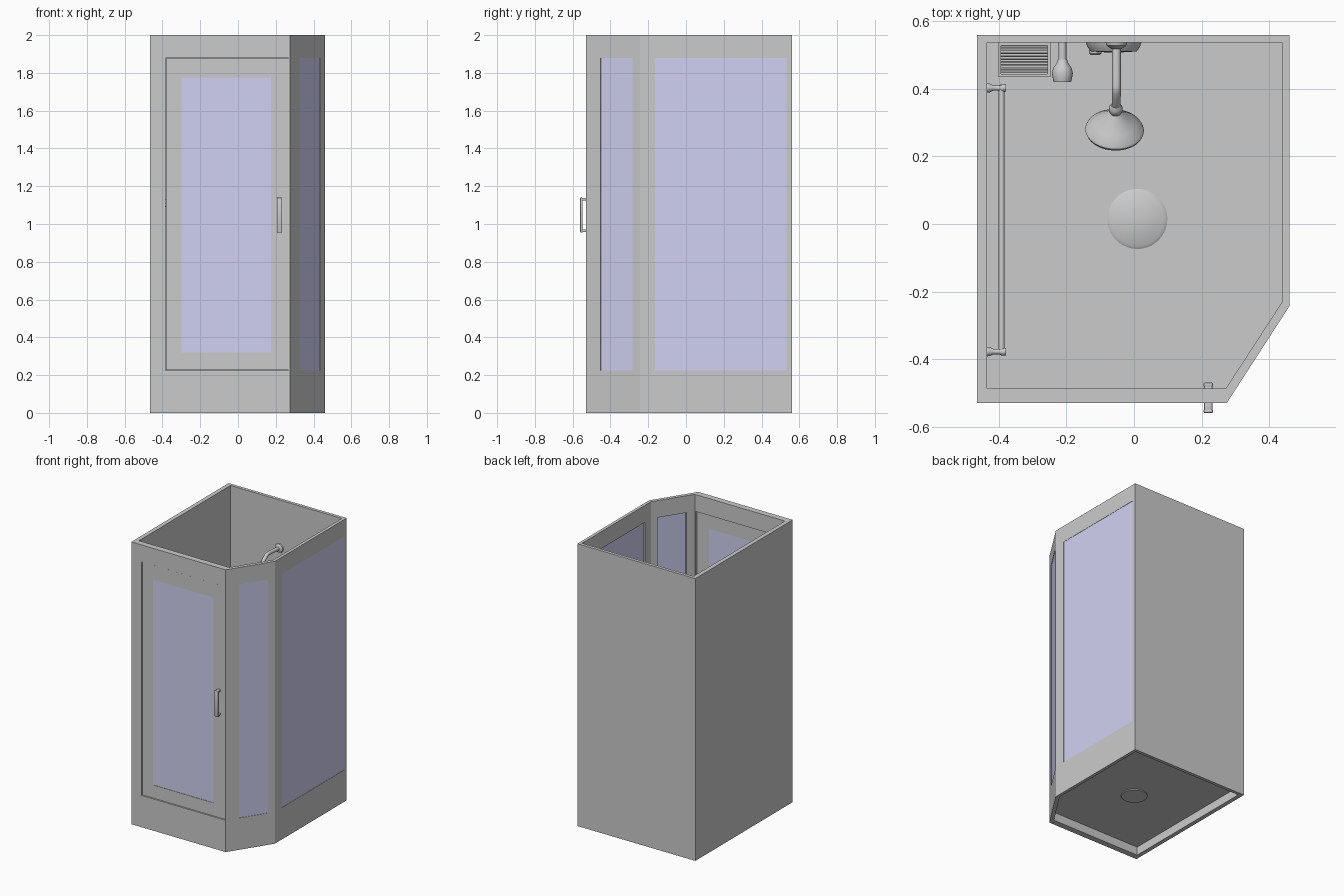
import bpy, bmesh, math
from mathutils import Vector

if "Cube" in bpy.data.objects:
    bpy.data.objects.remove(bpy.data.objects["Cube"])

glass = bpy.data.materials.new("glass_blue")
glass.diffuse_color = (0.64, 0.64, 0.9, 1)
glass.use_nodes = True
glass.node_tree.nodes["Principled BSDF"].inputs["Base Color"].default_value = glass.diffuse_color

OUTER = [(-.465, -.53), (.275, -.53), (.46, -.244), (.46, .56), (-.465, .56)]
INNER = [(-.435, -.487), (.272, -.487), (.438, -.232), (.438, .537), (-.435, .537)]
Z0, Z1 = .225, 1.88                       # window and door opening heights


def finish(name, bm, smooth=False, mat=None):
    bmesh.ops.recalc_face_normals(bm, faces=bm.faces[:])
    me = bpy.data.meshes.new(name)
    bm.to_mesh(me)
    bm.free()
    ob = bpy.data.objects.new(name, me)
    bpy.context.collection.objects.link(ob)
    if mat:
        me.materials.append(mat)
    if smooth:
        bpy.ops.object.select_all(action='DESELECT')
        ob.select_set(True)
        bpy.context.view_layer.objects.active = ob
        bpy.ops.object.shade_smooth_by_angle(angle=math.radians(40))
    return ob


def box(name, lo, hi, mat=None, bevel=0, rot=0):
    """Box between two corners, turned about its own vertical axis."""
    lo, hi = Vector(lo), Vector(hi)
    bm = bmesh.new()
    bmesh.ops.create_cube(bm, size=1)
    bmesh.ops.scale(bm, vec=hi - lo, verts=bm.verts)
    if bevel:
        bmesh.ops.bevel(bm, geom=bm.edges[:], offset=bevel, segments=2,
                        profile=.5, affect='EDGES')
    ob = finish(name, bm, bool(bevel), mat)
    ob.location = (lo + hi) / 2
    ob.rotation_euler.z = rot
    return ob


def lathe(name, profile, loc, axis, steps=40):
    """Spin (radius, height) points round an axis direction."""
    bm = bmesh.new()
    vs = [bm.verts.new((r, 0, h)) for r, h in profile]
    es = [bm.edges.new(p) for p in zip(vs, vs[1:])]
    bmesh.ops.spin(bm, geom=vs + es, cent=(0, 0, 0), axis=(0, 0, 1),
                   angle=math.tau, steps=steps)
    bmesh.ops.remove_doubles(bm, verts=bm.verts[:], dist=1e-5)
    ob = finish(name, bm, True)
    ob.location = loc
    ob.rotation_euler = Vector(axis).to_track_quat('Z', 'Y').to_euler()
    return ob


def tube(name, pts, radius):
    """Round pipe through a few points, with bends rounded by the curve."""
    cu = bpy.data.curves.new(name, 'CURVE')
    cu.dimensions = '3D'
    cu.bevel_depth, cu.bevel_resolution, cu.use_fill_caps = radius, 4, True
    sp = cu.splines.new('NURBS')
    sp.points.add(len(pts) - 1)
    for p, co in zip(sp.points, pts):
        p.co = (*co, 1)
    sp.order_u, sp.use_endpoint_u = min(3, len(pts)), True
    ob = bpy.data.objects.new(name, cu)
    bpy.context.collection.objects.link(ob)
    return ob


def cut(target, cutter):
    mod = target.modifiers.new("opening", 'BOOLEAN')
    mod.object, mod.operation, mod.solver = cutter, 'DIFFERENCE', 'EXACT'
    bpy.context.view_layer.objects.active = target
    bpy.ops.object.modifier_apply(modifier=mod.name)
    bpy.data.objects.remove(cutter)


# cabin walls: five-sided ring
bm = bmesh.new()
rings = [[bm.verts.new((x, y, z)) for x, y in poly]
         for poly, z in ((OUTER, 0), (OUTER, 2), (INNER, 2), (INNER, 0))]
for a, b in zip(rings, rings[1:] + rings[:1]):
    for i in range(5):
        j = (i + 1) % 5
        bm.faces.new((a[i], a[j], b[j], b[i]))
walls = finish("cabin_walls", bm)

# openings for the door, right window and corner window
cut(walls, box("cutter_door", (-.385, -.6, Z0), (.268, -.45, Z1)))
cut(walls, box("cutter_side", (.40, -.165, Z0), (.5, .532, Z1)))
ang = math.atan2(.286, .185)
t = .565
cx, cy = .275 + .185 * t, -.53 + .286 * t
half = .1005
cut(walls, box("cutter_corner", (cx - half, cy - .06, Z0), (cx + half, cy + .06, Z1), rot=ang))

# panes: thin sheets close to the outer faces
box("side_glass", (.450, -.165, Z0), (.458, .532, Z1), glass)
nx, ny = -math.sin(ang) * .007, math.cos(ang) * .007
box("corner_glass", (cx + nx - half, cy + ny - .004, Z0),
    (cx + nx + half, cy + ny + .004, Z1), glass, rot=ang)

# door with its pane
door = box("door", (-.382, -.525, Z0 + .003), (.268, -.505, Z1 - .003))
cut(door, box("cutter_pane", (-.3, -.6, .32), (.175, -.45, 1.775)))
box("door_glass", (-.3, -.522, .32), (.175, -.508, 1.775), glass)

# door handles, outside and inside
for side, word in ((-1, "outer"), (1, "inner")):
    def span(a, b):
        return sorted((-.515 + side * a, -.515 + side * b))
    y0, y1 = span(.033, .045)
    box(f"{word}_handle_grip", (.206, y0, .955), (.234, y1, 1.14), bevel=.004)
    y0, y1 = span(.008, .040)
    for z in (.957, 1.124):
        box(f"{word}_handle_post", (.208, y0, z), (.232, y1, z + .014), bevel=.003)

# floor tray, raised inside the walls
bm = bmesh.new()
face = bm.faces.new([bm.verts.new((x, y, .06)) for x, y in INNER])
ext = bmesh.ops.extrude_face_region(bm, geom=[face])
bmesh.ops.translate(bm, vec=(0, 0, .015),
                    verts=[g for g in ext["geom"] if isinstance(g, bmesh.types.BMVert)])
finish("floor_tray", bm)
lathe("drain_cover", [(0, -.02), (.085, -.02), (.089, -.01), (.089, .004), (.08, .010), (0, .012)],
      (.01, .015, .075), (0, 0, 1))

# shower head on a wall arm
lathe("shower_arm_flange", [(0, 0), (.032, 0), (.030, .008), (.016, .018), (0, .018)],
      (-.052, .537, 1.66), (0, -1, 0))
tube("shower_arm", [(-.052, .537, 1.66), (-.052, .42, 1.67), (-.052, .385, 1.665),
                    (-.053, .335, 1.61)], .013)
lathe("shower_head", [(0, -.01), (.014, -.01), (.02, 0), (.02, .012), (.016, .02), (.03, .035),
                      (.06, .062), (.083, .080), (.087, .088), (.084, .096), (.075, .094), (0, .092)],
      (-.054, .345, 1.62), (-.04, -.75, -.66))

# mixer valve
lathe("valve_plate", [(0, 0), (.082, 0), (.078, .012), (.068, .026), (0, .03)],
      (-.06, .537, 1.1), (0, -1, 0))
lathe("valve_knob", [(0, 0), (.018, 0), (.018, .012), (.014, .016), (0, .016)],
      (-.115, .517, 1.1), (0, -1, 0), 24)

# hand spray holder with a rounded end
tube("spray_neck", [(-.212, .537, 1.1), (-.212, .465, 1.1)], .012)
lathe("spray_bulb", [(0, 0), (.014, 0), (.018, .012), (.027, .024), (.031, .04), (.028, .058),
                     (.026, .066), (0, .066)], (-.212, .487, 1.1), (0, -1, 0))

# soap rack: rim and slats
for n, lo, hi in (("left", (-.402, .44), (-.394, .537)), ("right", (-.256, .44), (-.248, .537)),
                  ("front", (-.402, .436), (-.248, .444)), ("back", (-.402, .529), (-.248, .537))):
    box(f"rack_rim_{n}", (*lo, 1.1), (*hi, 1.13))
for i in range(9):
    y = .452 + i * .0092
    tube("rack_slat", [(-.398, y, 1.108), (-.252, y, 1.108)], .003)

# towel rail along the left wall
tube("towel_rail", [(-.392, -.385, 1.1), (-.392, .41, 1.1)], .009)
for y in (-.378, .403):
    lathe("rail_bracket", [(0, 0), (.014, 0), (.013, .008), (.008, .018), (.008, .034),
                           (.012, .045), (.011, .056), (0, .056)], (-.435, y, 1.1), (1, 0, 0), 24)
